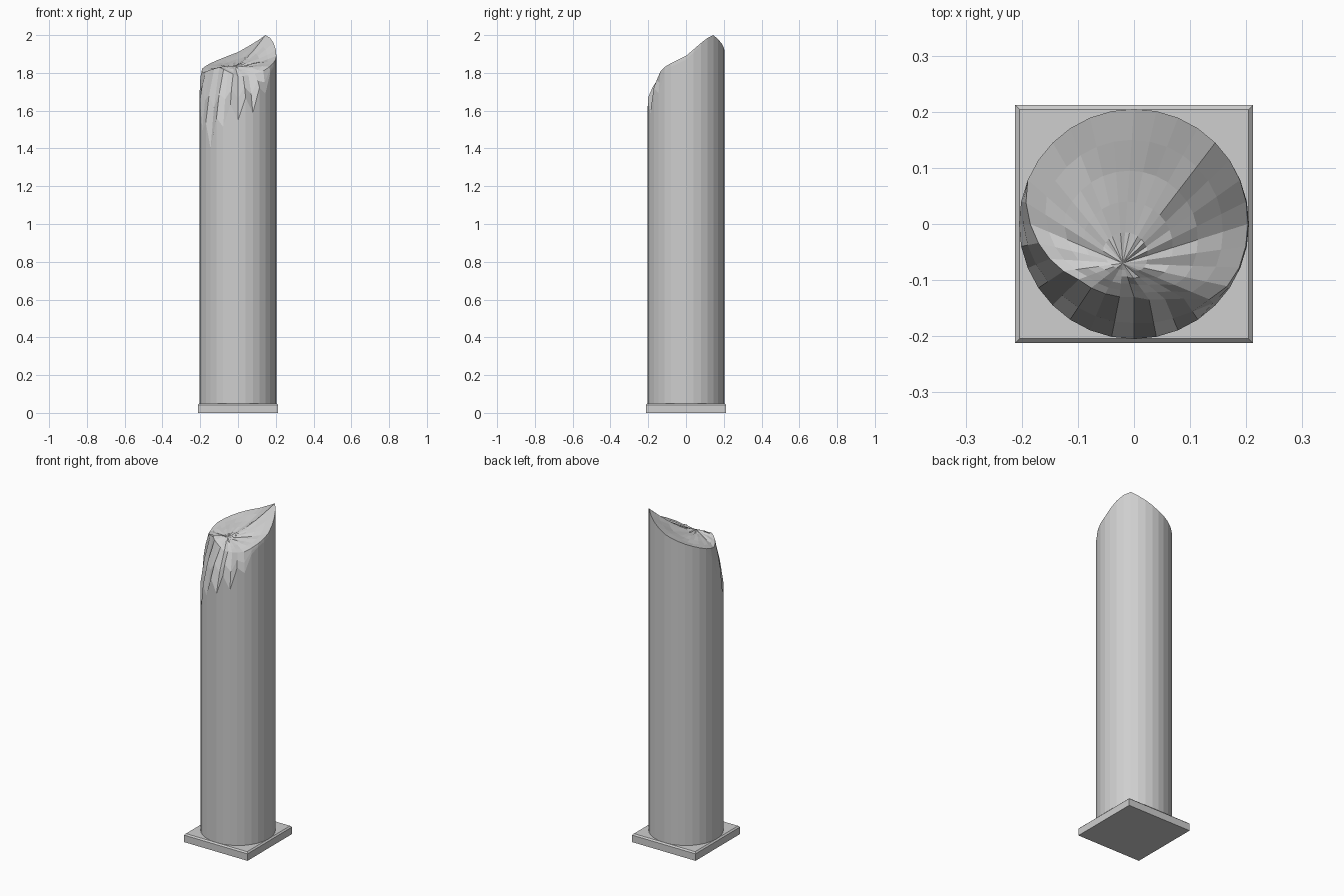
import bpy, bmesh, math, random

if "Cube" in bpy.data.objects:
    bpy.data.objects.remove(bpy.data.objects["Cube"])
random.seed(4)

stone = bpy.data.materials.new("pale_grey_stone")
stone.use_nodes = True
grey = (0.62, 0.62, 0.62, 1)
stone.diffuse_color = grey
stone.node_tree.nodes["Principled BSDF"].inputs["Base Color"].default_value = grey

RADIUS, SIDES, PLATE = 0.205, 32, 0.05


def add_object(name, bm):
    bmesh.ops.recalc_face_normals(bm, faces=bm.faces)
    mesh = bpy.data.meshes.new(name)
    bm.to_mesh(mesh)
    bm.free()
    mesh.materials.append(stone)
    obj = bpy.data.objects.new(name, mesh)
    bpy.context.collection.objects.link(obj)
    return obj


# Square plinth with a chamfered top edge
bm = bmesh.new()
bmesh.ops.create_cube(bm, size=1)
for v in bm.verts:
    v.co = (v.co.x * 0.424, v.co.y * 0.424, (v.co.z + 0.5) * PLATE)
top_edges = [e for e in bm.edges if all(v.co.z > 0.04 for v in e.verts)]
bmesh.ops.bevel(bm, geom=top_edges, offset=0.008, segments=1, affect='EDGES')
add_object("square_plinth", bm)

# Break profile: angle, lip height, lip radius, height where the wear starts
BREAK = [
    (0, 1.89, 0.203, 1.87), (30, 1.98, 0.205, 1.97), (45, 2.0, 0.205, 1.99),
    (60, 1.97, 0.205, 1.96), (90, 1.91, 0.205, 1.9), (120, 1.87, 0.205, 1.86),
    (160, 1.82, 0.205, 1.81), (180, 1.8, 0.185, 1.68), (210, 1.82, 0.155, 1.5),
    (225, 1.83, 0.14, 1.45), (245, 1.81, 0.135, 1.56), (270, 1.78, 0.13, 1.6),
    (300, 1.79, 0.15, 1.65), (315, 1.81, 0.19, 1.74), (330, 1.84, 0.203, 1.82),
    (360, 1.89, 0.203, 1.87),
]


def break_at(angle):
    for a, b in zip(BREAK, BREAK[1:]):
        if a[0] <= angle <= b[0]:
            t = (angle - a[0]) / (b[0] - a[0])
            return [p + (q - p) * t for p, q in zip(a[1:], b[1:])]


# Column shaft with a worn front and a dished, slanting broken top
bm = bmesh.new()
centre = bm.verts.new((-0.02, -0.07, 1.835))
columns = []
for i in range(SIDES):
    angle = 360 * i / SIDES
    lip_z, lip_r, wear_z = break_at(angle)
    worn = RADIUS - lip_r
    if worn > 0.01:
        wear_z += 0.05 if i % 2 else -0.05
    c, s = math.cos(math.radians(angle)), math.sin(math.radians(angle))
    mid = wear_z + (lip_z - wear_z) * 0.5
    points = [(RADIUS, PLATE), (RADIUS, wear_z), (RADIUS - worn * 0.38, mid), (lip_r, lip_z)]
    column = [bm.verts.new((r * c, r * s, z)) for r, z in points]
    lip = column[-1].co
    for t in (0.8, 0.6, 0.4, 0.2):
        co = centre.co.lerp(lip, t)
        co.z = centre.co.z + (lip.z - centre.co.z) * t ** 1.5 + random.uniform(-0.004, 0.004)
        column.append(bm.verts.new(co))
    columns.append(column)

for i, a in enumerate(columns):
    b = columns[(i + 1) % SIDES]
    for j in range(len(a) - 1):
        bm.faces.new((a[j], b[j], b[j + 1], a[j + 1]))
    bm.faces.new((a[-1], b[-1], centre))
bm.faces.new([col[0] for col in reversed(columns)])
add_object("broken_column_shaft", bm)
